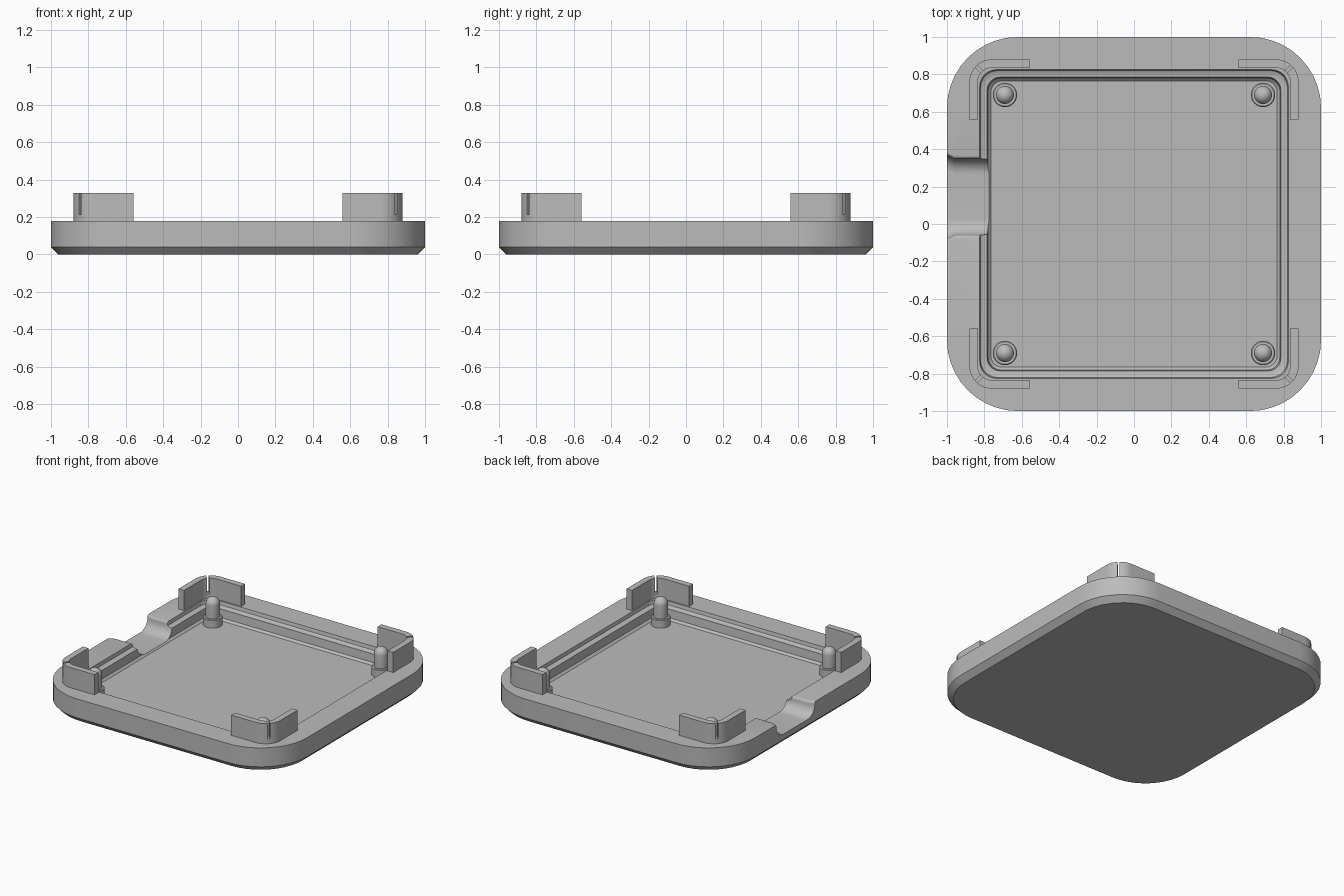
import bpy, bmesh, math
from mathutils import Matrix

if "Cube" in bpy.data.objects:
    bpy.data.objects.remove(bpy.data.objects["Cube"])

GREY = (0.5, 0.5, 0.5, 1)
plastic = bpy.data.materials.new("grey_plastic")
plastic.use_nodes = True
plastic.diffuse_color = GREY
plastic.node_tree.nodes["Principled BSDF"].inputs["Base Color"].default_value = GREY

RIM, FLOOR, CLIP_TOP = 0.18, 0.07, 0.33


def arc(cx, cy, r, a0, a1, n=10):
    """Points along an arc, angles in degrees."""
    angles = [math.radians(a0 + (a1 - a0) * i / n) for i in range(n + 1)]
    return [(cx + r * math.cos(a), cy + r * math.sin(a)) for a in angles]


def rounded_square(half, radius, z):
    c = half - radius
    pts = []
    for k, (sx, sy) in enumerate([(1, 1), (-1, 1), (-1, -1), (1, -1)]):
        pts += arc(sx * c, sy * c, radius, k * 90, k * 90 + 90)
    return [(x, y, z) for x, y in pts]


def circle(r, z, n=32):
    return [(x, y, z) for x, y in arc(0, 0, r, 0, 360, n)[:-1]]


def loft(name, rings):
    """Closed solid through rings of equal point count."""
    bm = bmesh.new()
    loops = [[bm.verts.new(p) for p in ring] for ring in rings]
    n = len(loops[0])
    for a, b in zip(loops, loops[1:]):
        for i in range(n):
            j = (i + 1) % n
            bm.faces.new((a[i], a[j], b[j], b[i]))
    bm.faces.new(loops[0])
    bm.faces.new(loops[-1])
    bmesh.ops.recalc_face_normals(bm, faces=bm.faces)
    mesh = bpy.data.meshes.new(name)
    bm.to_mesh(mesh)
    bm.free()
    ob = bpy.data.objects.new(name, mesh)
    bpy.context.collection.objects.link(ob)
    mesh.materials.append(plastic)
    return ob


def activate(ob):
    bpy.ops.object.select_all(action="DESELECT")
    ob.select_set(True)
    bpy.context.view_layer.objects.active = ob


def cut(ob, cutter):
    mod = ob.modifiers.new("cut", "BOOLEAN")
    mod.operation, mod.solver, mod.object = "DIFFERENCE", "EXACT", cutter
    activate(ob)
    bpy.ops.object.modifier_apply(modifier=mod.name)
    bpy.data.objects.remove(cutter)


def smooth(ob):
    activate(ob)
    bpy.ops.object.shade_smooth_by_angle(angle=math.radians(30))


# Tray: chamfered outside, stepped lip inside, thin floor
tray = loft("tray", [rounded_square(*s) for s in [
    (0.96, 0.34, 0), (1, 0.38, 0.04), (1, 0.38, RIM),
    (0.825, 0.09, RIM), (0.82, 0.09, 0.155), (0.80, 0.08, 0.145),
    (0.785, 0.07, 0.145), (0.78, 0.07, 0.085), (0.765, 0.06, FLOOR)]])


# Cable notch through one side, flared at the outside and rounded below
def notch_section(x, grow):
    low, high, base, r = -0.06 - grow, 0.35 + grow, 0.08, 0.085
    pts = arc(low + r, base + r, r, 180, 270) + arc(high - r, base + r, r, 270, 360)
    pts += arc(high + 0.015, RIM - 0.015, 0.015, 180, 90, 4)
    pts += [(high + 0.015, 0.3), (low - 0.015, 0.3)]
    pts += arc(low - 0.015, RIM - 0.015, 0.015, 90, 0, 4)
    return [(x, y, z) for y, z in pts]


cut(tray, loft("notch_cutter", [notch_section(*s) for s in [
    (-1.02, 0.03), (-0.96, 0), (-0.7, 0)]]))
smooth(tray)

# Corner clips: curved L walls with a diagonal slot
OUT, THICK, END, BEND = 0.88, 0.045, 0.56, 0.12
mid = OUT - BEND
outline = [(END, OUT)] + arc(mid, mid, BEND, 90, 0) + [(OUT, END), (OUT - THICK, END)]
outline += arc(mid, mid, BEND - THICK, 0, 90) + [(END, OUT - THICK)]
clip = loft("corner_clip_1", [[(x, y, z) for x, y in outline] for z in (RIM - 0.01, CLIP_TOP)])
slot = loft("slot_cutter", [[(0.7, -w, z), (1.5, -w, z), (1.5, w, z), (0.7, w, z)]
                            for w, z in ((0.008, 0.215), (0.008, 0.4))])
slot.data.transform(Matrix.Rotation(math.radians(45), 4, "Z"))
cut(clip, slot)
smooth(clip)

# Domed locating pegs, each on a wider collar
dome = [circle(r, 0.225 + h) for r, h in arc(0, 0, 0.048, 0, 84, 8)]
peg = loft("locating_peg_1", [circle(r, z) for r, z in [
    (0.065, FLOOR - 0.01), (0.065, 0.125), (0.06, 0.13), (0.048, 0.13)]] + dome)
peg.data.transform(Matrix.Translation((0.69, 0.69, 0)))
smooth(peg)

# Repeat clips and pegs in the other three corners
for part in (clip, peg):
    for k in range(1, 4):
        copy = part.copy()
        copy.name = part.name[:-1] + str(k + 1)
        copy.rotation_euler.z = k * math.pi / 2
        bpy.context.collection.objects.link(copy)
